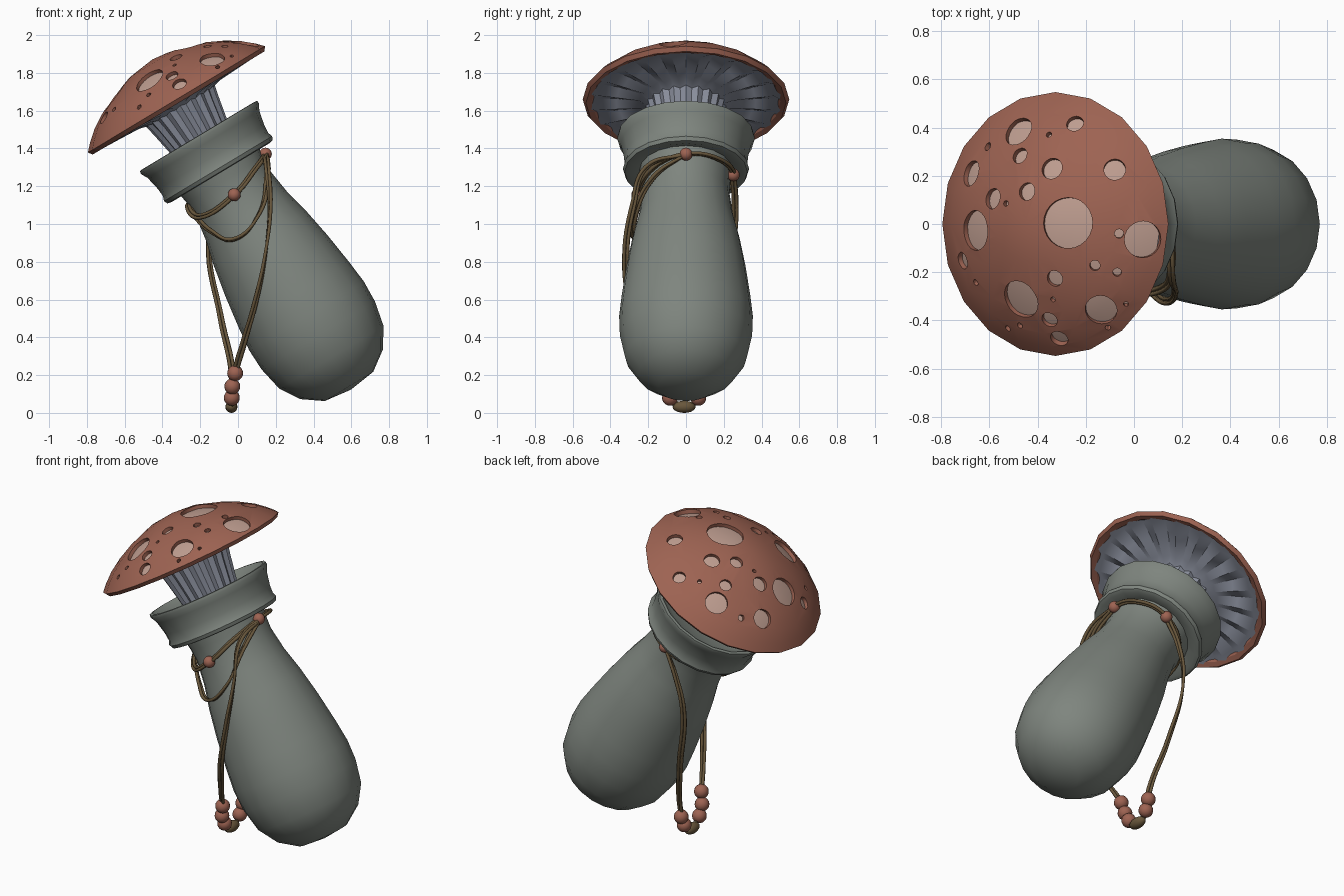
import bpy, bmesh
from math import sin, cos, pi, radians
from mathutils import Matrix, Vector
from mathutils.bvhtree import BVHTree

if "Cube" in bpy.data.objects:
    bpy.data.objects.remove(bpy.data.objects["Cube"])

# The whole bottle leans to the left about this frame
LEAN = Matrix.Translation((0.425, 0, 0.41)) @ Matrix.Rotation(radians(-31), 4, 'Y')


def material(name, rgb):
    m = bpy.data.materials.new(name)
    m.diffuse_color = (*rgb, 1)
    m.use_nodes = True
    m.node_tree.nodes["Principled BSDF"].inputs["Base Color"].default_value = m.diffuse_color
    return m


GREY = material("grey_green", (0.21, 0.235, 0.21))
RUST = material("rust", (0.34, 0.125, 0.085))
PALE = material("pale_flesh", (0.52, 0.34, 0.28))
GILL = material("gill_blue_grey", (0.25, 0.27, 0.33))
CORD = material("cord_brown", (0.14, 0.095, 0.045))


def smooth(ob, angle=35):
    bpy.ops.object.select_all(action='DESELECT')
    ob.select_set(True)
    bpy.context.view_layer.objects.active = ob
    bpy.ops.object.shade_smooth_by_angle(angle=radians(angle))


def add(name, bm, mat=None):
    bmesh.ops.recalc_face_normals(bm, faces=bm.faces)
    me = bpy.data.meshes.new(name)
    bm.to_mesh(me)
    bm.free()
    ob = bpy.data.objects.new(name, me)
    bpy.context.collection.objects.link(ob)
    if mat:
        me.materials.append(mat)
    return ob


def lathe(name, profile, mat, segs=20, closed=False):
    """Turn (radius, height[, radial pleat, vertical pleat]) points round the leaning axis."""
    bm = bmesh.new()
    rings = []
    for r, z, *p in profile:
        pr, pz = p if p else (0, 0)
        if r == 0:
            rings.append([bm.verts.new(LEAN @ Vector((0, 0, z)))] * segs)
            continue
        ring = []
        for i in range(segs):
            a, s = 2 * pi * i / segs, (-1) ** i
            rr = r + s * pr
            ring.append(bm.verts.new(LEAN @ Vector((rr * cos(a), rr * sin(a), z + s * pz))))
        rings.append(ring)
    pairs = list(zip(rings, rings[1:]))
    if closed:
        pairs.append((rings[-1], rings[0]))
    for a, b in pairs:
        for i in range(segs):
            j = (i + 1) % segs
            bm.faces.new(list(dict.fromkeys((a[i], a[j], b[j], b[i]))))
    return add(name, bm, mat)


# Bottle body
body = lathe("body", [(0, -0.335), (0.15, -0.315), (0.255, -0.24), (0.322, -0.135), (0.35, 0),
                      (0.354, 0.12), (0.34, 0.25), (0.315, 0.43), (0.284, 0.6), (0.25, 0.74),
                      (0.23, 0.88), (0.235, 0.96), (0.25, 1.05)], GREY)
smooth(body, 50)

# Flared collar with a recessed top
collar = lathe("collar", [(0.23, 1.03), (0.3, 1.005), (0.325, 1.01), (0.334, 1.03), (0.325, 1.055),
                          (0.328, 1.1), (0.345, 1.18), (0.364, 1.215), (0.362, 1.232),
                          (0.345, 1.234), (0.29, 1.195), (0.15, 1.17)], GREY, closed=True)
smooth(collar, 40)

# Fluted stem spreading into pleated gills
gills = lathe("stem_and_gills", [(0.155, 1.15, 0.006, 0), (0.172, 1.25, 0.007, 0),
                                 (0.192, 1.36, 0.008, 0), (0.205, 1.415, 0.008, 0.004),
                                 (0.25, 1.436, 0, 0.010), (0.37, 1.448, 0, 0.016),
                                 (0.47, 1.45, 0, 0.014), (0.515, 1.446, 0, 0.004)], GILL, segs=40)
smooth(gills, 40)

# Cap shell, and the pale flesh showing through its holes
cap = lathe("cap", [(0, 1.705), (0.15, 1.686), (0.29, 1.637), (0.38, 1.593), (0.455, 1.545),
                    (0.51, 1.497), (0.547, 1.458), (0.53, 1.436), (0.5, 1.445), (0.43, 1.53),
                    (0.36, 1.57), (0.28, 1.61), (0.145, 1.658), (0, 1.677)], RUST)
flesh = lathe("cap_flesh", [(0, 1.684), (0.147, 1.665), (0.284, 1.617), (0.37, 1.574),
                            (0.44, 1.531), (0.51, 1.462)], PALE)
smooth(flesh, 40)

# Spots: (x, y, radius) seen from above, cut along the cap's normal
SPOTS = [(-.275, .005, .105), (-.34, .23, .045), (-.48, .385, .064), (-.245, .417, .036),
         (-.08, .226, .045), (-.473, .284, .034), (-.676, .21, .055), (-.585, .105, .043),
         (-.444, .135, .037), (-.66, -.027, .083), (-.47, -.313, .083), (-.137, -.358, .066),
         (.037, -.064, .076), (-.328, -.226, .034), (-.162, -.172, .022), (-.062, -.04, .019),
         (-.35, -.397, .034), (-.31, -.475, .038), (-.71, -.152, .036), (-.531, .085, .012),
         (-.353, .371, .012), (-.606, .321, .018), (-.656, -.243, .014), (-.336, -.313, .011),
         (-.07, -.2, .018), (-.033, -.332, .011), (-.473, -.421, .013), (-.523, -.433, .014),
         (-.108, -.43, .012)]
tree = BVHTree.FromPolygons([v.co for v in cap.data.vertices],
                            [p.vertices for p in cap.data.polygons])
bm = bmesh.new()
for x, y, r in SPOTS:
    hit, normal, _, _ = tree.ray_cast(Vector((x, y, 3)), Vector((0, 0, -1)))
    if hit:
        place = Matrix.Translation(hit) @ normal.to_track_quat('Z', 'Y').to_matrix().to_4x4()
        bmesh.ops.create_cone(bm, cap_ends=True, segments=24 if r > 0.03 else 12,
                              radius1=r, radius2=r, depth=0.1, matrix=place)
cutter = add("spot_cutter", bm)
cutter.hide_render = True
mod = cap.modifiers.new("spots", 'BOOLEAN')
mod.operation, mod.solver, mod.object = 'DIFFERENCE', 'EXACT', cutter
bpy.context.view_layer.objects.active = cap
bpy.ops.object.modifier_apply(modifier=mod.name)
bpy.data.objects.remove(cutter)
smooth(cap, 30)


def spline_curve(name, dims):
    cu = bpy.data.curves.new(name, 'CURVE')
    cu.dimensions = dims
    ob = bpy.data.objects.new(name, cu)
    bpy.context.collection.objects.link(ob)
    return ob


# Cross-section of the cord: two strands side by side
section = spline_curve("cord_section", '2D')
section.hide_render = True
for side in (-1, 1):
    sp = section.data.splines.new('POLY')
    sp.points.add(5)
    for i, p in enumerate(sp.points):
        a = i * pi / 3
        p.co = (side * 0.009 + 0.0095 * cos(a), 0.0095 * sin(a), 0, 1)
    sp.use_cyclic_u = True


def cord(name, pts, cyclic=False):
    ob = spline_curve(name, '3D')
    cu = ob.data
    sp = cu.splines.new('BEZIER')
    sp.bezier_points.add(len(pts) - 1)
    for i, (b, p) in enumerate(zip(sp.bezier_points, pts)):
        b.co = p
        b.handle_left_type = b.handle_right_type = 'AUTO'
        b.tilt = 0 if cyclic else i * 0.6
    sp.use_cyclic_u = cyclic
    sp.resolution_u = 8
    cu.bevel_mode, cu.bevel_object = 'OBJECT', section
    cu.materials.append(CORD)
    bpy.ops.object.select_all(action='DESELECT')
    ob.select_set(True)
    bpy.context.view_layer.objects.active = ob
    bpy.ops.object.convert(target='MESH')
    smooth(bpy.context.view_layer.objects.active, 70)


KNOT, BACK, TIP = (0.145, 0, 1.37), (-0.03, 0.25, 1.26), (-0.265, 0, 1.1)
# Loop round the neck
cord("neck_cord", [KNOT, (0.09, 0.18, 1.34), BACK, (-0.18, 0.18, 1.16), TIP,
                   (-0.2, -0.15, 1.04), (-0.02, -0.25, 1.155), (0.09, -0.18, 1.29)], True)
# Swag across the front
cord("front_swag", [KNOT, (0.155, -0.17, 1.25), (0.11, -0.27, 1.05), (-0.02, -0.265, 0.92),
                    (-0.14, -0.18, 0.96), (-0.24, -0.07, 1.06), TIP])
# Long hanging loop
cord("hanging_cord", [KNOT, (0.155, -0.21, 1.3), (0.17, -0.28, 1.1), (0.14, -0.32, 0.81),
                      (0.09, -0.295, 0.58), (0.03, -0.21, 0.37), (-0.015, -0.13, 0.21),
                      (-0.03, -0.085, 0.08), (-0.035, -0.01, 0.03), (-0.035, 0.065, 0.08),
                      (-0.03, 0.1, 0.2), (-0.09, 0.19, 0.5), (-0.155, 0.25, 0.9),
                      (-0.11, 0.26, 1.1), BACK])
bpy.data.objects.remove(section)


def ball(name, at, r, mat, scale=(1, 1, 1)):
    bm = bmesh.new()
    bmesh.ops.create_uvsphere(bm, u_segments=16, v_segments=10, radius=r,
                              matrix=Matrix.Translation(at) @ Matrix.Diagonal((*scale, 1)))
    smooth(add(name, bm, mat), 60)


# Beads on the neck and at the foot of the hanging loop
for i, at in enumerate([KNOT, BACK, (-0.02, -0.255, 1.155)]):
    ball(f"neck_bead_{i}", at, 0.034, RUST)
for i, at in enumerate([(-0.015, -0.13, 0.21), (-0.03, -0.115, 0.14), (-0.033, -0.085, 0.08),
                        (-0.033, 0.065, 0.08), (-0.03, 0.09, 0.14)]):
    ball(f"hanging_bead_{i}", at, 0.042, RUST)
ball("cord_knot", (-0.035, -0.01, 0.032), 0.032, CORD, (1, 1.9, 1))
